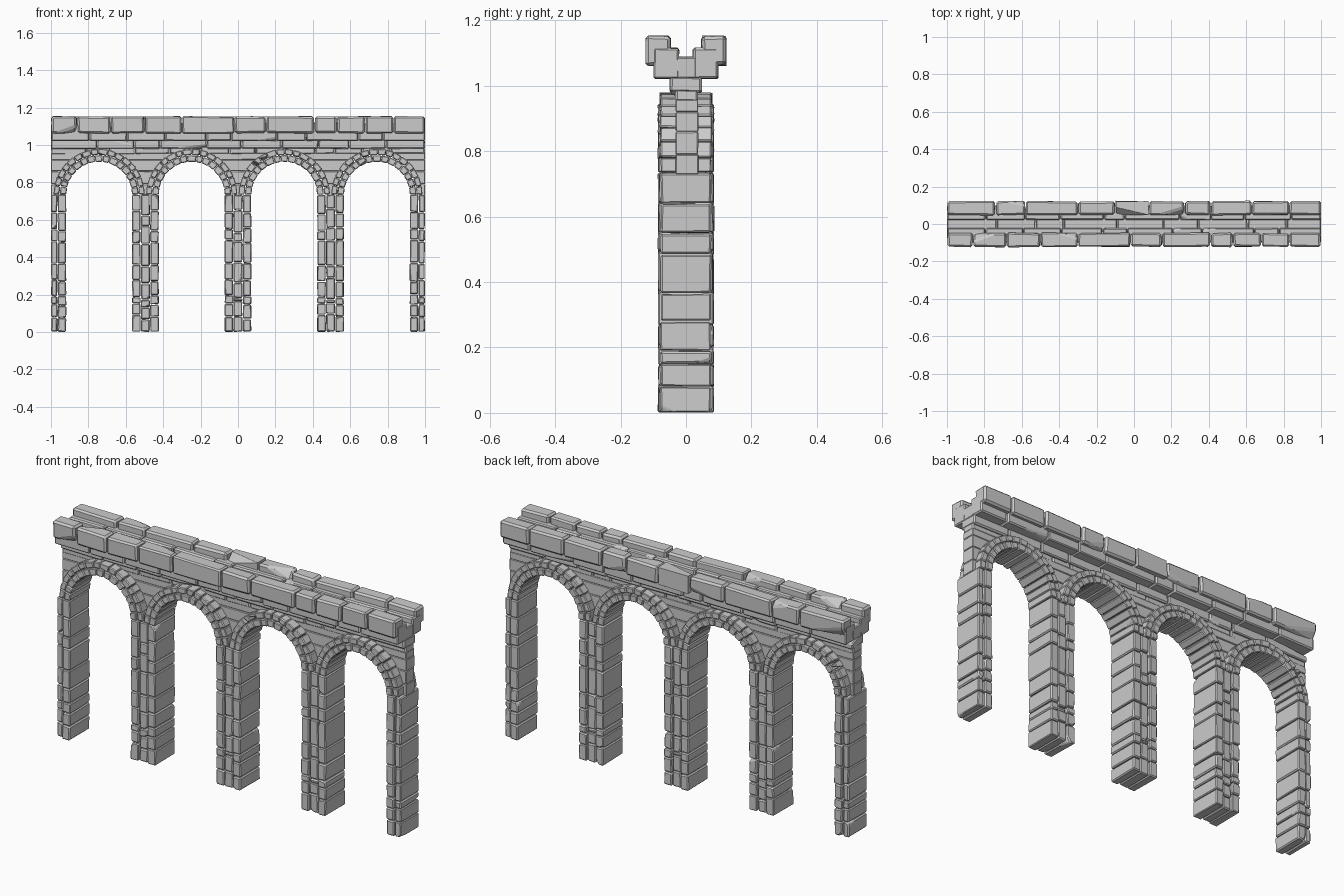
import bpy, bmesh, math, random
from mathutils import Vector

if "Cube" in bpy.data.objects:
    bpy.data.objects.remove(bpy.data.objects["Cube"])

random.seed(7)
U = random.uniform


def add_stone(bm, pts, jitter=0.003, bevel=0.005, chip=0.2, size=0.3):
    """Append one worn stone: convex hexahedron, pts = 4 bottom + 4 top corners."""
    t = bmesh.new()
    vs = [t.verts.new(p) for p in pts]
    for f in ((3, 2, 1, 0), (4, 5, 6, 7), (0, 1, 5, 4), (1, 2, 6, 5), (2, 3, 7, 6), (3, 0, 4, 7)):
        t.faces.new([vs[i] for i in f])
    mid = sum((v.co for v in vs), Vector()) / 8
    dim = [max(p[k] for p in pts) - min(p[k] for p in pts) for k in range(3)]
    for v in vs:
        for k in range(3):
            v.co[k] -= math.copysign(U(0, jitter), v.co[k] - mid[k])
    # broken-off corner
    if random.random() < chip:
        c = random.choice(vs).co.copy()
        n = Vector([math.copysign(1, c[k] - mid[k]) / (dim[k] * U(0.6, 1.4) * size) for k in range(3)])
        n.x *= U(0.4, 1.0)
        bmesh.ops.bisect_plane(t, geom=t.verts[:] + t.edges[:] + t.faces[:],
                               plane_co=c - n / n.length_squared, plane_no=n, clear_outer=True)
        bmesh.ops.holes_fill(t, edges=[e for e in t.edges if e.is_boundary])
    bmesh.ops.recalc_face_normals(t, faces=t.faces[:])
    bmesh.ops.bevel(t, geom=t.edges[:], offset=bevel * U(0.7, 1.2), segments=1,
                    affect='EDGES', clamp_overlap=True)
    me = bpy.data.meshes.new("tmp")
    t.to_mesh(me)
    t.free()
    bm.from_mesh(me)
    bpy.data.meshes.remove(me)


def box(x0, x1, y0, y1, z0, z1):
    return [(x, y, z) for z in (z0, z1) for x, y in ((x0, y0), (x1, y0), (x1, y1), (x0, y1))]


def finish(bm, name):
    bmesh.ops.recalc_face_normals(bm, faces=bm.faces[:])
    me = bpy.data.meshes.new(name)
    bm.to_mesh(me)
    bm.free()
    ob = bpy.data.objects.new(name, me)
    bpy.context.collection.objects.link(ob)


def stack(bm, x0, x1, d, zs, wobble=0.0):
    """Column of stones with the joint heights zs and half depth d."""
    zs = [zs[0]] + [z + U(-wobble, wobble) for z in zs[1:-1]] + [zs[-1]]
    for a, b in zip(zs, zs[1:]):
        add_stone(bm, box(x0, x1, -d + U(0, .004), d - U(0, .004), a, b), 0.003, 0.005, 0.3, 0.25)


def course(name, xs, y0, y1, z0, z1, rough=0.003, chip=0.3, size=0.4, bevel=0.006):
    """Horizontal row of stones with the joints xs."""
    bm = bmesh.new()
    for a, b in zip(xs, xs[1:]):
        add_stone(bm, box(a, b, y0, y1, z0, z1), rough, bevel, chip, size)
    finish(bm, name)


def joints(n):
    return [-1] + [-1 + 2 * (i + U(-.25, .25)) / n for i in range(1, n)] + [1]


STEP, SPRING, R_IN, R_MID, R_OUT = 0.495, 0.735, 0.175, 0.212, 0.245
HEIGHTS = [0, .08, .15, .19, .28, .365, .485, .55, .64, SPRING]

# Piers: jamb stones on either side of a recessed middle column
for i in range(-2, 3):
    c = i * STEP
    bm = bmesh.new()
    for s in (-1, 1):
        if abs(i) == 2 and s * i > 0:
            continue
        a, b = sorted((c + s * .025, c + s * .0725))
        stack(bm, a, b, 0.087, HEIGHTS, 0.012)
    stack(bm, max(c - .025, -1), min(c + .025, 1), 0.08, HEIGHTS, 0.0 if abs(i) == 2 else 0.02)
    finish(bm, f"pier_{i + 3}")

# Arch rings: two concentric rows of wedge stones
for i in range(4):
    c = (i - 1.5) * STEP
    bm = bmesh.new()
    for r0, r1, d, n in ((R_IN, R_MID, .087, 15), (R_MID, R_OUT, .082, 16)):
        angs = [0] + [math.pi * (k + U(-.12, .12)) / n for k in range(1, n)] + [math.pi]
        for a, b in zip(angs, angs[1:]):
            q = [(r0, a), (r1, a), (r1, b), (r0, b)]
            e = d - U(0, .004)
            add_stone(bm, [(c + r * math.cos(t), y, SPRING + r * math.sin(t))
                           for y in (e, -e) for r, t in q], 0.002, 0.004, 0.15, 0.25)
    finish(bm, f"arch_ring_{i + 1}")

# Spandrel walls: thin tapering stones between the rings
for i in range(-2, 3):
    c = i * STEP
    bm = bmesh.new()
    levels = [.73, .79, .86, .92, .958]
    for a, b in zip(levels, levels[1:]):
        w = [STEP / 2 - math.sqrt(max(0, .23 ** 2 - (max(z, SPRING) - SPRING) ** 2)) for z in (a, b)]
        pts = []
        for z, h in zip((a, b), w):
            x0, x1 = max(c - h, -1), min(c + h, 1)
            pts += [(x0, -.032, z), (x1, -.032, z), (x1, .038, z), (x0, .038, z)]
        add_stone(bm, pts, 0.001, 0.003, 0.0)
    finish(bm, f"spandrel_{i + 3}")

# Stepped courses under the channel
course("wall_top_course", joints(13), -.036, .038, .95, .992, chip=.2)
course("corbel_course", joints(10), -.05, .05, .978, 1.03, chip=.3)
course("channel_floor", joints(9), -.045, .045, 1.02, 1.09, chip=.1)

# Channel sides and heavy coping stones
FRONT = [-1, -.86, -.68, -.5, -.3, -.02, .15, .41, .53, .68, .83, 1]
BACK = [-1, -.74, -.58, -.3, -.1, .08, .27, .41, .63, .83, 1]
for side, s, xs in (("front", -1, FRONT), ("back", 1, BACK)):
    y0, y1 = sorted((s * .02, s * .10))
    course(f"channel_side_{side}", joints(10), y0, y1, 1.02, 1.117, chip=.3, size=.25)
    y0, y1 = sorted((s * .045, s * .125))
    course(f"coping_{side}", xs, y0, y1, 1.06, 1.155, .006, .55, .45, .009)
